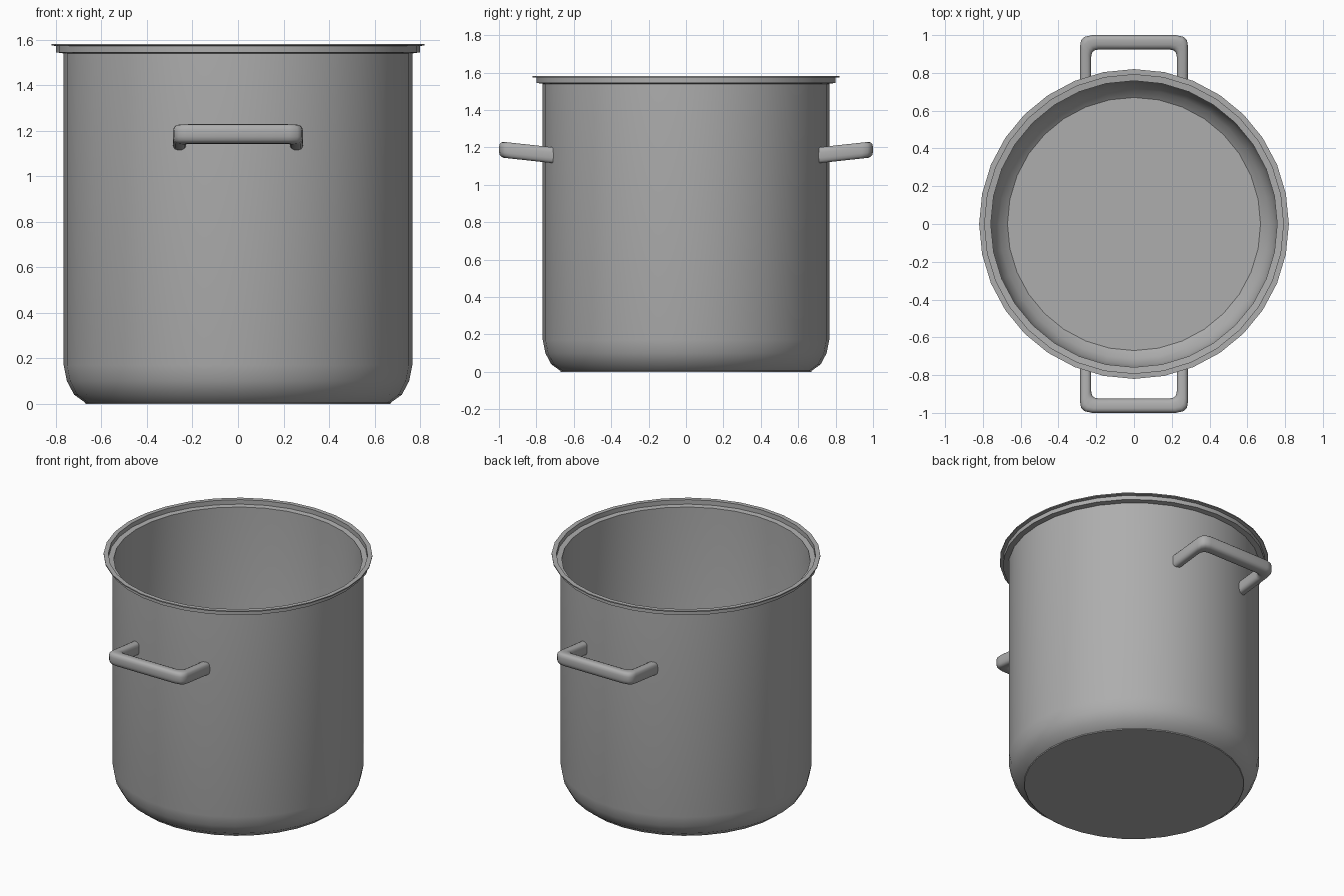
import bpy, bmesh, math

if "Cube" in bpy.data.objects:
    bpy.data.objects.remove(bpy.data.objects["Cube"])

steel = bpy.data.materials.new("brushed_steel_grey")
steel.diffuse_color = (0.42, 0.42, 0.42, 1)
steel.use_nodes = True
steel.node_tree.nodes["Principled BSDF"].inputs["Base Color"].default_value = steel.diffuse_color


def finish(name, bm, angle):
    bmesh.ops.recalc_face_normals(bm, faces=bm.faces[:])
    me = bpy.data.meshes.new(name)
    bm.to_mesh(me)
    bm.free()
    me.materials.append(steel)
    ob = bpy.data.objects.new(name, me)
    bpy.context.collection.objects.link(ob)
    bpy.ops.object.select_all(action='DESELECT')
    ob.select_set(True)
    bpy.context.view_layer.objects.active = ob
    bpy.ops.object.shade_smooth_by_angle(angle=math.radians(angle))
    return ob


def skin(bm, rings):
    """Bridge consecutive closed rings and cap both ends."""
    vs = [[bm.verts.new(p) for p in r] for r in rings]
    n = len(vs[0])
    for a, b in zip(vs, vs[1:]):
        for i in range(n):
            j = (i + 1) % n
            bm.faces.new((a[i], a[j], b[j], b[i]))
    bm.faces.new(vs[0])
    bm.faces.new(vs[-1])


# Pot body: thin wall turned from a profile, outside up and inside down
profile = [(0.67, 0), (0.672, 0.006), (0.72, 0.04), (0.752, 0.10), (0.766, 0.17),
           (0.766, 1.54), (0.799, 1.545), (0.799, 1.573), (0.82, 1.575), (0.82, 1.582),
           (0.791, 1.582), (0.791, 1.552), (0.758, 1.548), (0.758, 0.17),
           (0.744, 0.105), (0.713, 0.048), (0.67, 0.014)]
SIDES = 32
bm = bmesh.new()
skin(bm, [[(r * math.cos(2 * math.pi * i / SIDES), r * math.sin(2 * math.pi * i / SIDES), z)
           for i in range(SIDES)] for r, z in profile])
finish("pot_body", bm, 35)

# Handles: swept rounded section between an inner and an outer plan outline
half = [((0.226, 0.728), (0.287, 0.708)),
        ((0.226, 0.885), (0.286, 0.94)),
        ((0.222, 0.905), (0.281, 0.972)),
        ((0.208, 0.919), (0.262, 0.991)),
        ((0.185, 0.924), (0.225, 1.0))]
path = half + [((-a[0], a[1]), (-b[0], b[1])) for a, b in reversed(half)]
N = 16
for side, name in ((-1, "front_handle"), (1, "back_handle")):
    rings = []
    for inner, outer in path:
        ring = []
        for k in range(N):
            t = 2 * math.pi * (k + 0.5) / N
            c, s = math.cos(t), math.sin(t)
            u = 0.5 + 0.5 * math.copysign(abs(c) ** 0.65, c)
            h = 0.043 * math.copysign(abs(s) ** 0.65, s)
            x = inner[0] + (outer[0] - inner[0]) * u
            y = inner[1] + (outer[1] - inner[1]) * u
            ring.append((x, side * y, 1.158 + (y - 0.71) * 0.11 + h))
        rings.append(ring)
    bm = bmesh.new()
    skin(bm, rings)
    finish(name, bm, 50)
